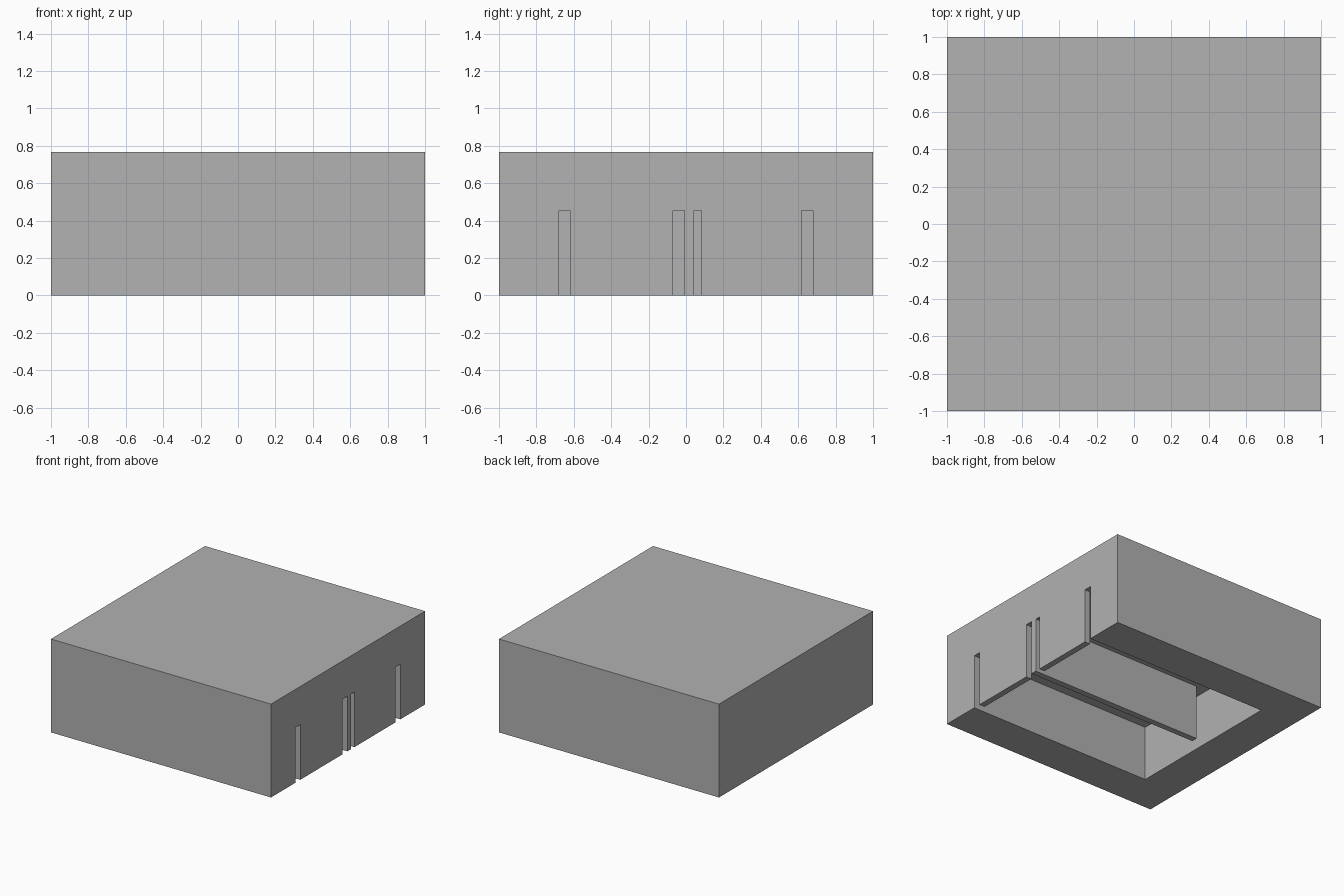
import bpy

if "Cube" in bpy.data.objects:
    bpy.data.objects.remove(bpy.data.objects["Cube"], do_unlink=True)

HEIGHT = 0.767       # full block height
CEILING = 0.453      # height of the hollow
REACH = 0.68         # half width of the hollow
WALL = 0.05          # thickness of the slotted side wall

grey = bpy.data.materials.new("plain_grey")
grey.use_nodes = True
grey.diffuse_color = (0.445, 0.445, 0.445, 1)
grey.node_tree.nodes["Principled BSDF"].inputs["Base Color"].default_value = grey.diffuse_color


def box(name, xs, ys, zs):
    """Box spanning the given ranges."""
    spans = (xs, ys, zs)
    bpy.ops.mesh.primitive_cube_add(size=1, location=[(a + b) / 2 for a, b in spans])
    ob = bpy.context.object
    ob.name = ob.data.name = name
    ob.scale = [b - a for a, b in spans]
    bpy.ops.object.transform_apply(location=True, rotation=False, scale=True)
    ob.data.materials.append(grey)
    return ob


def carve(target, cutter):
    """Cut one object out of another and discard the cutter."""
    cutter.hide_render = True
    mod = target.modifiers.new("carve", 'BOOLEAN')
    mod.operation = 'DIFFERENCE'
    mod.solver = 'EXACT'
    mod.object = cutter
    bpy.context.view_layer.objects.active = target
    bpy.ops.object.modifier_apply(modifier=mod.name)
    bpy.data.objects.remove(cutter, do_unlink=True)


# Solid outer block
body = box("hollow_block", (-1, 1), (-1, 1), (0, HEIGHT))

# Hollow, open below and through the slots on the right-hand side
hollow = box("hollow_cutter", (-REACH, 1.1), (-REACH, REACH), (-0.1, CEILING))

# Walls left standing in the hollow: two side panels and a long divider
walls = {
    "front_panel": (1 - WALL, (-0.62, -0.07)),
    "back_panel": (1 - WALL, (0.083, 0.617)),
    "divider": (-0.58, (-0.008, 0.042)),
}
for name, (inner_x, ys) in walls.items():
    carve(hollow, box(name, (inner_x, 1.2), ys, (-0.2, HEIGHT)))

carve(body, hollow)
